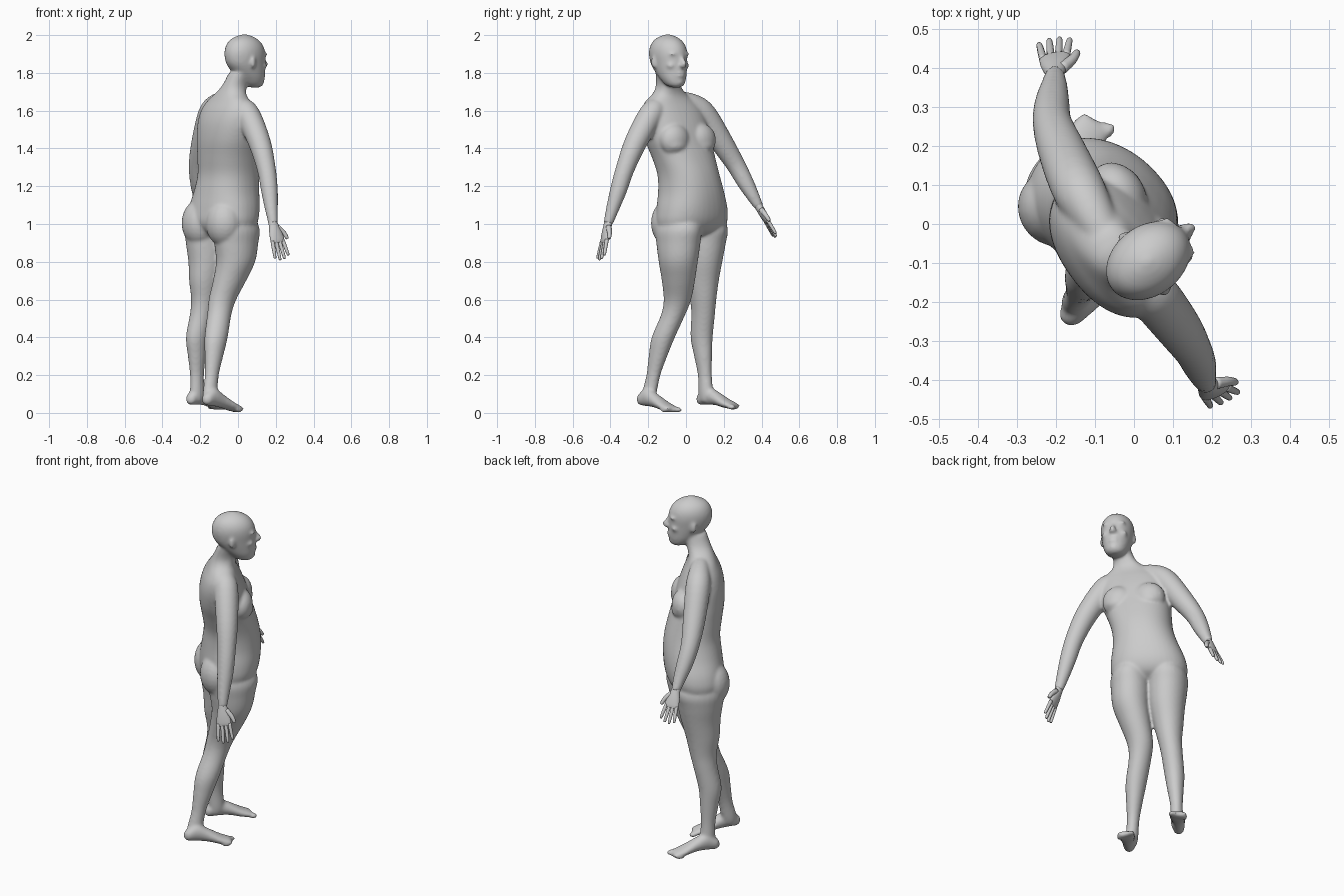
import bpy, bmesh, math
from mathutils import Vector, Matrix

# Local frame: x = body forward, y = body left, z = up; everything is turned 45 degrees at the end
TURN = Matrix.Rotation(math.radians(45), 4, 'Z')
X, Y, Z = Vector((1, 0, 0)), Vector((0, 1, 0)), Vector((0, 0, 1))


def spline(rows, steps=4):
    out = []
    for i in range(len(rows) - 1):
        p0, p1, p2, p3 = (rows[max(0, min(len(rows) - 1, i + k))] for k in (-1, 0, 1, 2))
        for s in range(steps):
            t = s / steps
            out.append([0.5 * (2 * b + (c - a) * t + (2 * a - 5 * b + 4 * c - d) * t * t
                               + (3 * b - a - 3 * c + d) * t ** 3)
                        for a, b, c, d in zip(p0, p1, p2, p3)])
    out.append(list(rows[-1]))
    return out


def loft(bm, rows, side=Y, normal=None, seg=28, steps=4, power=1.0):
    """Rows are x, y, z, half width along side, half depth, optional twist in degrees."""
    rows = spline(rows, steps)
    rings = []
    angles = [2 * math.pi * k / seg for k in range(seg)]
    shape = [[math.copysign(abs(f(t)) ** power, f(t)) for f in (math.cos, math.sin)] for t in angles]
    for i, r in enumerate(rows):
        c = Vector(r[:3])
        t = normal or Vector(rows[min(i + 1, len(rows) - 1)][:3]) - Vector(rows[max(i - 1, 0)][:3])
        t = t.normalized()
        s = Matrix.Rotation(math.radians(r[5]), 3, 'Z') @ side if len(r) > 5 else side
        a = (s - t * s.dot(t)).normalized()
        b = t.cross(a)
        rings.append([bm.verts.new(c + a * max(r[3], .002) * p + b * max(r[4], .002) * q) for p, q in shape])
    faces = [bm.faces.new(rings[0]), bm.faces.new(rings[-1])]
    for p, q in zip(rings, rings[1:]):
        for k in range(seg):
            n = (k + 1) % seg
            faces.append(bm.faces.new((p[k], p[n], q[n], q[k])))
    bmesh.ops.recalc_face_normals(bm, faces=faces)


def blob(bm, c, r, twist=0.0):
    m = Matrix.Translation(c) @ Matrix.Rotation(math.radians(twist), 4, 'Z') @ Matrix.Diagonal((*r, 1))
    bmesh.ops.create_uvsphere(bm, u_segments=20, v_segments=14, radius=1, matrix=m)


def tube(bm, pts, side=X, seg=20, steps=4):
    loft(bm, [(*p[:3], p[3], p[3]) for p in pts], side, None, seg, steps)


def finish(bm, name):
    bm.transform(TURN)
    me = bpy.data.meshes.new(name)
    bm.to_mesh(me)
    bm.free()
    me.polygons.foreach_set("use_smooth", [True] * len(me.polygons))
    ob = bpy.data.objects.new(name, me)
    bpy.context.collection.objects.link(ob)
    return ob


bm = bmesh.new()

# Torso and neck
loft(bm, [(-.04, .08, .93, .1, .06, 0), (-.04, .08, .96, .18, .12, 0),
          (-.038, .08, 1.01, .207, .152, 0), (-.03, .075, 1.08, .202, .16, 0),
          (-.024, .062, 1.17, .178, .158, -2), (-.027, .046, 1.26, .166, .15, -4),
          (-.047, .03, 1.35, .172, .145, -8), (-.07, .012, 1.44, .185, .138, -10),
          (-.085, -.002, 1.53, .192, .125, -10), (-.092, -.012, 1.6, .182, .104, -10),
          (-.093, -.022, 1.65, .15, .082, -9), (-.09, -.034, 1.69, .095, .07, -8),
          (-.078, -.055, 1.735, .062, .066, -5), (-.06, -.08, 1.8, .058, .064, -5)],
     Y, Z, 40, 4, .9)

# Chest and buttocks
rot8 = Matrix.Rotation(math.radians(-9), 3, 'Z')
for s in (-1, 1):
    blob(bm, Vector((-.066, .012, 1.445)) + rot8 @ Vector((.08, s * .085, 0)), (.067, .088, .088), -9)
    blob(bm, Vector((-.066, .012, 1.42)) + rot8 @ Vector((.1, s * .088, 0)), (.048, .066, .046), -9)
    blob(bm, (-.112, .08 + s * .09, 1.005), (.098, .102, .125))

# Legs
loft(bm, [(-.035, -.01, 1.07, .07, .1), (-.035, -.022, .98, .105, .138), (-.035, -.022, .9, .106, .127),
          (-.038, -.02, .8, .098, .109),
          (-.06, .003, .7, .084, .092), (-.09, .026, .6, .07, .076), (-.118, .022, .52, .061, .067),
          (-.167, -.003, .4, .057, .066), (-.195, -.015, .3, .045, .053), (-.22, -.024, .2, .034, .04),
          (-.243, -.033, .1, .034, .043), (-.247, -.037, .06, .028, .035)], Y, Z)
loft(bm, [(-.045, .17, 1.07, .07, .1), (-.042, .18, .98, .107, .138), (-.046, .178, .9, .108, .127),
          (-.05, .176, .8, .097, .109), (-.06, .182, .7, .082, .093), (-.062, .19, .6, .066, .074),
          (-.072, .2, .52, .059, .066), (-.095, .212, .4, .054, .063), (-.09, .218, .3, .044, .051),
          (-.083, .224, .2, .034, .04), (-.078, .227, .1, .034, .043), (-.08, .228, .06, .028, .035)], Y, Z)


# Feet with toes
def foot(heel, angle, lift):
    d = Matrix.Rotation(math.radians(angle), 3, 'Z') @ X
    w = Z.cross(d)
    rows = []
    for t, z, a, b in ((0, .07, .012, .015), (.02, .073, .03, .033), (.07, .085, .035, .05),
                       (.13, .065, .039, .038), (.2, .036, .048, .026), (.245, .024, .047, .018),
                       (.262, .02, .042, .012)):
        p = heel + d * t
        rows.append((p.x, p.y, z + lift * min(1, t / .15), a, b))
    loft(bm, rows, w, d)
    s = 1 if heel.y < .1 else -1
    for k in range(5):
        p = heel + d * (.264 - .009 * k) + w * s * (.034 - .018 * k)
        r = .017 if k == 0 else .012
        blob(bm, (p.x, p.y, .016 + lift), (.024, r, .015), angle)


foot(Vector((-.307, -.05, 0)), 0, 0)
foot(Vector((-.143, .231, 0)), 4, .015)

# Arms, starting inside the shoulder girdle
tube(bm, [(-.093, -.05, 1.655, .04), (-.094, -.115, 1.618, .056), (-.095, -.17, 1.575, .066),
          (-.108, -.27, 1.43, .06), (-.122, -.335, 1.29, .05), (-.135, -.37, 1.18, .045),
          (-.15, -.4, 1.08, .035), (-.16, -.424, 1.0, .025)])
tube(bm, [(-.078, .02, 1.66, .045), (-.056, .1, 1.632, .059), (-.036, .168, 1.58, .068),
          (.0, .26, 1.44, .062), (.035, .332, 1.32, .051), (.072, .369, 1.225, .045),
          (.105, .395, 1.15, .035), (.13, .417, 1.09, .025)])

# Head, turned slightly to the right
hc = Vector((-.045, -.092, 0))
HT = -7
rot = Matrix.Rotation(math.radians(HT), 3, 'Z')


def head_point(f, l, z):
    return (*(hc + rot @ Vector((f, l, 0))).xy, z)


loft(bm, [(*head_point(f, 0, z), a, b, HT) for f, z, a, b in (
    (.075, 1.722, .018, .02), (.062, 1.736, .046, .053), (.046, 1.77, .065, .076),
    (.028, 1.805, .075, .096), (.01, 1.85, .084, .114), (.004, 1.9, .09, .119),
    (.002, 1.94, .085, .109), (0, 1.972, .067, .085), (0, 1.993, .038, .048), (0, 2.004, .008, .01))],
    Y, Z, 32)

# Face: nose, brow, cheeks, lips, chin, ears
tube(bm, [(*head_point(.112, 0, 1.893), .009), (*head_point(.13, 0, 1.866), .012),
          (*head_point(.142, 0, 1.845), .015), (*head_point(.128, 0, 1.833), .012)], Y, 12)
blob(bm, head_point(.12, 0, 1.784), (.012, .026, .006), HT)
blob(bm, head_point(.119, 0, 1.8), (.012, .028, .006), HT)
blob(bm, head_point(.1, 0, 1.752), (.024, .028, .02), HT)
for s in (-1, 1):
    blob(bm, head_point(.096, s * .036, 1.9), (.022, .03, .009), HT + s * -22)
    blob(bm, head_point(.083, s * .045, 1.838), (.028, .024, .02), HT + s * 25)
    blob(bm, head_point(.092, s * .034, 1.873), (.02, .017, .009), HT + s * 20)
    blob(bm, head_point(.13, s * .013, 1.84), (.012, .009, .008), HT)
    blob(bm, head_point(-.006, s * .089, 1.856), (.019, .009, .032), HT - s * 22)

# Blend all parts into one skin
body = finish(bm, "body")
rm = body.modifiers.new("blend", 'REMESH')
rm.mode = 'VOXEL'
rm.voxel_size = .0075
rm.use_smooth_shade = True
sm = body.modifiers.new("soften", 'SMOOTH')
sm.factor = .5
sm.iterations = 12


# Hands: palm, four fingers and thumb
def hand(name, wrist, knuckle, wide, length):
    bm = bmesh.new()
    w0, kn = Vector(wrist), Vector(knuckle)
    d = (kn - w0).normalized()
    w = (Vector(wide) - d * d.dot(Vector(wide))).normalized()
    rows = []
    for t, a, b in ((-.4, .022, .022), (.05, .026, .021), (.5, .036, .019), (.9, .04, .014), (1.05, .036, .009)):
        rows.append((*w0.lerp(kn, t), a, b))
    loft(bm, rows, w)
    for k, f in enumerate((.82, .97, 1.0, .88)):
        o = 1.5 - k
        base = kn + w * o * .02 - d * .008
        tip = base + d * length * f + w * o * .007
        tube(bm, [(*base, .0105), (*base.lerp(tip, .5), .0095), (*base.lerp(tip, .93), .0075), (*tip, .003)],
             w, 10, 3)
    a = w0 + d * .02 + w * .018
    b = a + d * .035 + w * .028
    c = b + d * .036 + w * .014
    tube(bm, [(*a, .016), (*b, .0125), (*b.lerp(c, .9), .009), (*c, .003)], d.cross(w), 10, 3)
    finish(bm, name)


hand("right_hand", (-.16, -.424, 1.0), (-.157, -.456, .905), (1, -.4, 0), .108)
hand("left_hand", (.13, .417, 1.09), (.161, .449, 1.01), (1, -.6, 0), .1)
